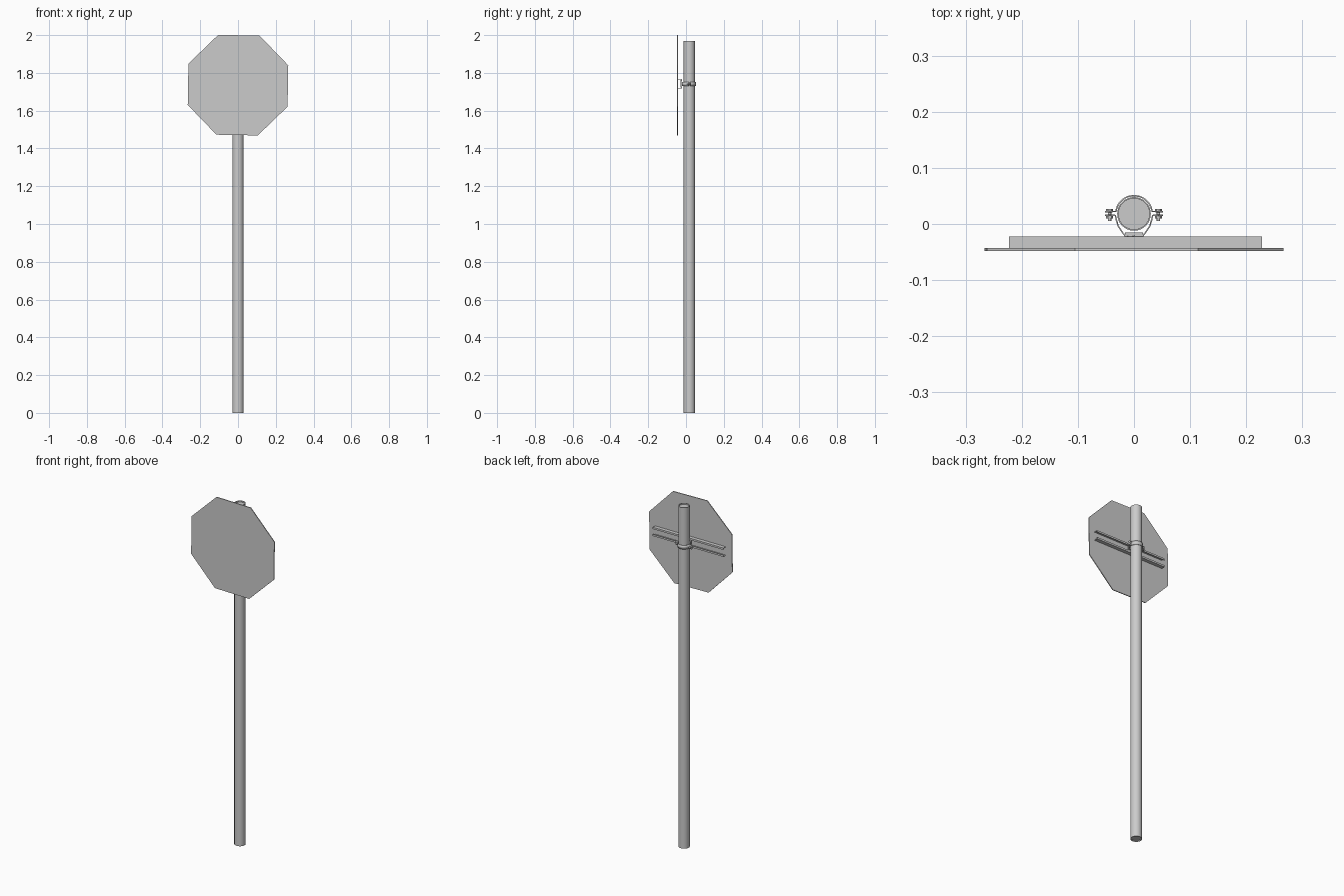
import bpy, bmesh, math
from mathutils import Matrix, Vector

if "Cube" in bpy.data.objects:
    bpy.data.objects.remove(bpy.data.objects["Cube"])

CY = 0.018      # pole centre in y
CZ = 1.735      # sign centre height
CLAMP_Z = 1.742


def finish(name, bm, smooth=False):
    bmesh.ops.recalc_face_normals(bm, faces=bm.faces)
    me = bpy.data.meshes.new(name)
    bm.to_mesh(me)
    bm.free()
    ob = bpy.data.objects.new(name, me)
    bpy.context.collection.objects.link(ob)
    if smooth:
        bpy.ops.object.select_all(action='DESELECT')
        ob.select_set(True)
        bpy.context.view_layer.objects.active = ob
        bpy.ops.object.shade_smooth_by_angle(angle=math.radians(35))
    return ob


def box(name, lo, hi):
    bm = bmesh.new()
    bmesh.ops.create_cube(bm, size=1)
    lo, hi = Vector(lo), Vector(hi)
    bmesh.ops.scale(bm, vec=hi - lo, verts=bm.verts)
    bmesh.ops.translate(bm, vec=(lo + hi) / 2, verts=bm.verts)
    return finish(name, bm)


def prism_y(name, x, z, y0, y1, r, sides, turn=0.0):
    """Regular prism with its axis along y."""
    bm = bmesh.new()
    pts = [turn + math.tau * i / sides for i in range(sides)]
    f = bm.faces.new([bm.verts.new((x + r * math.cos(a), y0, z + r * math.sin(a))) for a in pts])
    g = bmesh.ops.extrude_face_region(bm, geom=[f])['geom']
    bmesh.ops.translate(bm, vec=(0, y1 - y0, 0), verts=[v for v in g if isinstance(v, bmesh.types.BMVert)])
    return finish(name, bm, sides > 8)


def strap(name, path, height, thick):
    """Bent metal strip: xy path raised in z and thickened."""
    bm = bmesh.new()
    rows = [[bm.verts.new((x, y, CLAMP_Z + s * height / 2)) for x, y in path] for s in (-1, 1)]
    for i in range(len(path) - 1):
        bm.faces.new((rows[0][i], rows[0][i + 1], rows[1][i + 1], rows[1][i]))
    ob = finish(name, bm, True)
    mod = ob.modifiers.new("thickness", 'SOLIDIFY')
    mod.thickness = thick
    mod.offset = 0
    return ob


# Tubular post, revolved from its wall profile, with a recessed cap in each end
bm = bmesh.new()
profile = [(0, 0.006), (0.0275, 0.006), (0.0275, 0), (0.03, 0),
           (0.03, 1.97), (0.0275, 1.97), (0.0275, 1.962), (0, 1.962)]
vs = [bm.verts.new((r, CY, z)) for r, z in profile]
es = [bm.edges.new(p) for p in zip(vs, vs[1:])]
bmesh.ops.spin(bm, geom=vs + es, cent=(0, CY, 0), axis=(0, 0, 1), angle=math.tau, steps=32)
bmesh.ops.remove_doubles(bm, verts=bm.verts, dist=1e-5)
finish("post", bm, True)

# Octagonal sign plate, turned very slightly
prism_y("sign_plate", 0, CZ, -0.048, -0.043, 0.286, 8, math.radians(22.5 - 1))

# Mounting rails: flange plus inward lip
for s, label in ((1, "upper"), (-1, "lower")):
    z = CLAMP_Z + s * 0.024
    box(label + "_rail_flange", (-0.223, -0.044, z - 0.0015), (0.228, -0.022, z + 0.0015))
    a, b = sorted((z + s * 0.0015, z - s * 0.009))
    box(label + "_rail_lip", (-0.223, -0.0245, a), (0.228, -0.022, b))

# Rear clamp band with lugs
arc = [(0.0325 * math.cos(math.pi * t / 24), CY + 0.0325 * math.sin(math.pi * t / 24))
       for t in range(1, 24)]
strap("clamp_back", [(0.052, 0.0215)] + arc + [(-0.052, 0.0215)], 0.022, 0.0025)

# Front clamp strap narrowing to the rail
half = [(0.052, 0.0155), (0.033, 0.0155), (0.0315, 0.007), (0.028, -0.004), (0.022, -0.013), (0.016, -0.021)]
strap("clamp_front", half + [(-x, y) for x, y in reversed(half)], 0.022, 0.0025)
box("clamp_saddle", (-0.016, -0.022, CLAMP_Z - 0.011), (0.016, -0.0155, CLAMP_Z + 0.011))
box("clamp_hook_plate", (-0.016, -0.028, CLAMP_Z - 0.02), (0.016, -0.0245, CLAMP_Z + 0.02))

# Bolts and nuts through the lugs
for s, label in ((1, "right"), (-1, "left")):
    x = s * 0.0435
    prism_y(label + "_bolt_shaft", x, CLAMP_Z, 0.005, 0.027, 0.003, 12)
    prism_y(label + "_bolt_head", x, CLAMP_Z, 0.0225, 0.027, 0.006, 6)
    prism_y(label + "_nut", x, CLAMP_Z, 0.0095, 0.0145, 0.006, 6)
